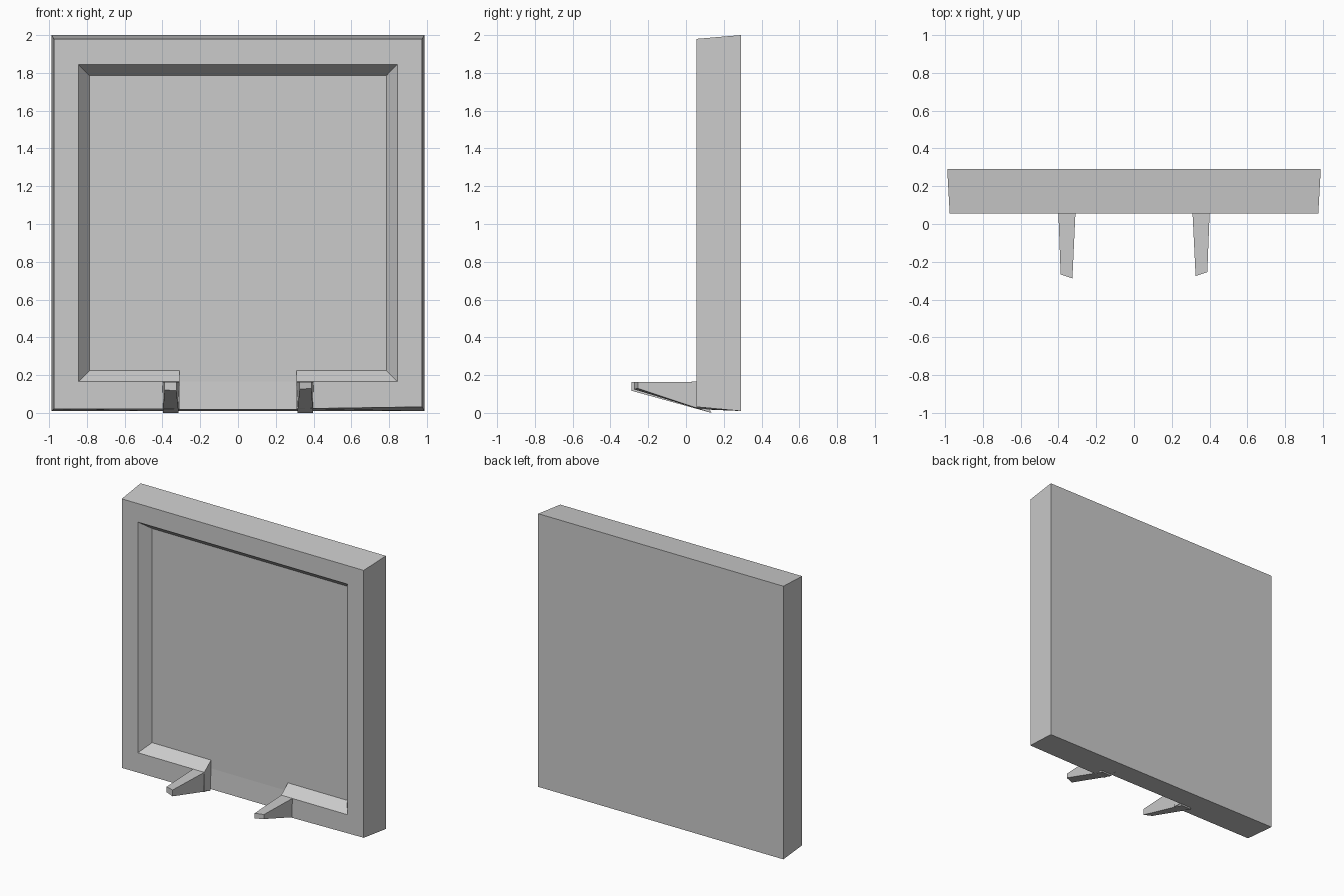
import bpy, bmesh

if "Cube" in bpy.data.objects:
    bpy.data.objects.remove(bpy.data.objects["Cube"])


def finish(bm, name):
    bmesh.ops.recalc_face_normals(bm, faces=bm.faces)
    mesh = bpy.data.meshes.new(name)
    bm.to_mesh(mesh)
    bm.free()
    obj = bpy.data.objects.new(name, mesh)
    bpy.context.collection.objects.link(obj)
    return obj


BACK, FRONT, FLOOR = 0.29, 0.055, 0.132   # depths of back, frame face, recess
GAP = 0.31                                # half width of the gap in the bottom rail


# Framed panel: a section swept round the rim, open at the bottom gap
def framed_panel():
    bm = bmesh.new()

    def station(back, front, inner, floor):
        rows = ((back, BACK), (front, FRONT), (inner, FRONT), (floor, FLOOR))
        return [bm.verts.new((x, y, z)) for (x, z), y in rows]

    def side(s):
        foot = 0.02 if s < 0 else 0.032
        return [
            station(*[(s * GAP, z) for z in (0.01, 0.022, 0.165, 0.225)]),
            station((s * 0.988, 0.01), (s * 0.975, foot), (s * 0.845, 0.165), (s * 0.785, 0.225)),
            station((s * 0.988, 2.0), (s * 0.975, 1.98), (s * 0.845, 1.845), (s * 0.785, 1.785)),
        ]

    left, right = side(-1), side(1)
    rim = left + right[::-1]
    for a, b in zip(rim, rim[1:]):
        for i in range(3):
            bm.faces.new((a[i], b[i], b[i + 1], a[i + 1]))
    bm.faces.new([s[0] for s in rim])             # back

    # recess floor, gap wall and gap ends
    low, mid = [], []
    for s in (-1, 1):
        low.append(bm.verts.new((s * GAP, 0.124, 0.018)))
        mid.append(bm.verts.new((s * GAP, FLOOR, 0.165)))
    l, r = rim[0], rim[-1]
    bm.faces.new([s[3] for s in rim] + [mid[1], mid[0]])
    bm.faces.new((mid[0], mid[1], low[1], low[0]))
    bm.faces.new((low[0], low[1], r[0], l[0]))
    for end, lo, mi in zip((l, r), low, mid):
        bm.faces.new((end[1], end[2], end[3], mi, lo))
        bm.faces.new((end[0], end[1], lo))
    return finish(bm, "framed_panel")


# Tapered prong: open box running from the rail to its tip
def prong(name, s, tip_in, tip_out, tip_low):
    bm = bmesh.new()
    base = [(0.31, FRONT, 0.165), (0.40, FRONT, 0.165), (0.398, 0.135, 0.0), (0.314, 0.135, 0.0)]
    tip = [(0.326, tip_in, 0.163), (0.388, tip_out, 0.163),
           (0.388, tip_out, tip_low + 0.005), (0.326, tip_in, tip_low)]
    a, b = [[bm.verts.new((s * x, y, z)) for x, y, z in ring] for ring in (base, tip)]
    for i in range(4):
        j = (i + 1) % 4
        bm.faces.new((a[i], a[j], b[j], b[i]))
    bm.faces.new(b)
    bm.faces.new(a)
    return finish(bm, name)


framed_panel()
prong("left_prong", -1, -0.288, -0.267, 0.117)
prong("right_prong", 1, -0.275, -0.255, 0.125)
